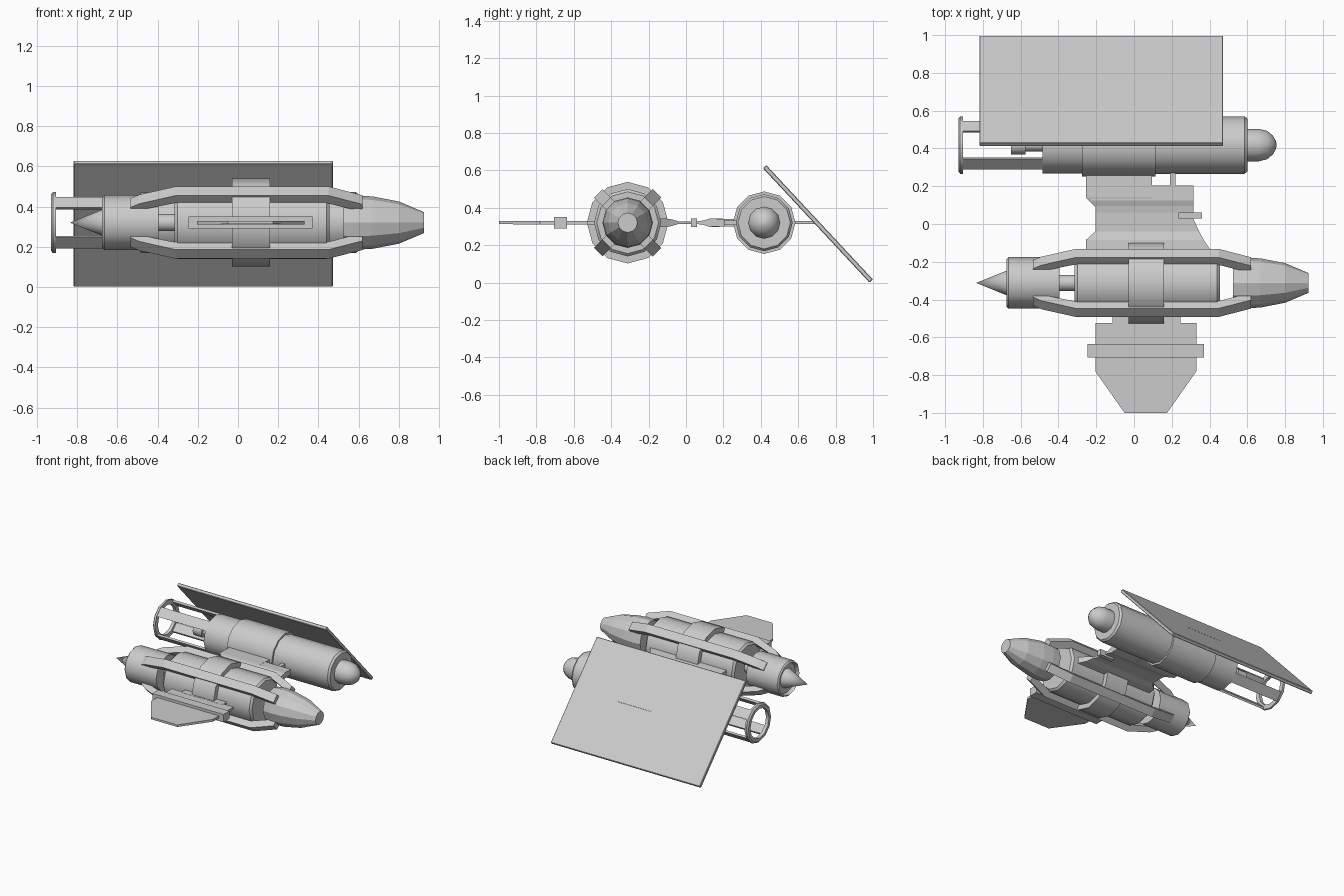
import bpy, bmesh, math
from mathutils import Matrix

if "Cube" in bpy.data.objects:
    bpy.data.objects.remove(bpy.data.objects["Cube"])

Z = 0.32          # height of both hull axes
YA, YB = -0.312, 0.418
SIDES = 12


def finish(name, bm, loc=(0, 0, 0), smooth=None):
    bmesh.ops.recalc_face_normals(bm, faces=bm.faces)
    me = bpy.data.meshes.new(name)
    bm.to_mesh(me)
    bm.free()
    ob = bpy.data.objects.new(name, me)
    bpy.context.collection.objects.link(ob)
    ob.location = loc
    if smooth:
        bpy.ops.object.select_all(action='DESELECT')
        bpy.context.view_layer.objects.active = ob
        ob.select_set(True)
        bpy.ops.object.shade_smooth_by_angle(angle=math.radians(smooth))
    return ob


def lathe(name, profile, y, smooth=35, n=SIDES, closed=False):
    """Spin (x, radius) points about a hull axis."""
    bm = bmesh.new()
    rings = []
    for x, r in profile:
        if r == 0:
            rings.append([bm.verts.new((x, 0, 0))] * n)
        else:
            rings.append([bm.verts.new((x, r * math.cos(2 * math.pi * k / n),
                                        r * math.sin(2 * math.pi * k / n))) for k in range(n)])
    pairs = list(zip(rings, rings[1:]))
    if closed:
        pairs.append((rings[-1], rings[0]))
    for a, b in pairs:
        for k in range(n):
            j = (k + 1) % n
            quad = list(dict.fromkeys([a[k], a[j], b[j], b[k]]))
            bm.faces.new(quad)
    if not closed:
        for ring in (rings[0], rings[-1]):
            if ring[0] is not ring[1]:
                bm.faces.new(ring)
    return finish(name, bm, (0, y, Z), smooth)


def prism(name, pts, depth, matrix=Matrix(), loc=(0, 0, 0)):
    """Extrude a 2D outline, centred on its own plane."""
    bm = bmesh.new()
    f = bm.faces.new([bm.verts.new((u, v, -depth / 2)) for u, v in pts])
    new = bmesh.ops.extrude_face_region(bm, geom=[f])['geom']
    vs = [g for g in new if isinstance(g, bmesh.types.BMVert)]
    bmesh.ops.translate(bm, verts=vs, vec=(0, 0, depth))
    bmesh.ops.transform(bm, matrix=matrix, verts=bm.verts)
    return finish(name, bm, loc)


def box(name, x0, x1, y0, y1, h):
    return prism(name, [(x0, y0), (x1, y0), (x1, y1), (x0, y1)], h, loc=(0, 0, Z))


def plate(name, rows):
    """Loft rows of (y, x_left, x_right, half_thickness)."""
    bm = bmesh.new()
    loops = [[bm.verts.new(p) for p in ((a, y, -t), (b, y, -t), (b, y, t), (a, y, t))]
             for y, a, b, t in rows]
    for p, q in zip(loops, loops[1:]):
        for k in range(4):
            bm.faces.new((p[k], p[(k + 1) % 4], q[(k + 1) % 4], q[k]))
    bm.faces.new(loops[0])
    bm.faces.new(loops[-1])
    return finish(name, bm, (0, 0, Z))


# Front hull
lathe("front_tail_module", [(-.835, 0), (-.675, .065), (-.65, .075), (-.65, .115), (-.675, .125),
                            (-.665, .136), (-.395, .136)], YA)
lathe("front_tail_neck", [(-.42, .043), (-.29, .043)], YA)
lathe("front_drum", [(-.315, .165), (-.3, .18), (.44, .18), (.455, .165)], YA)
lathe("front_drum_band", [(-.03, .17), (-.03, .218), (.158, .218), (.158, .17)], YA, closed=True)
lathe("front_nose", [(.525, .13), (.59, .135), (.67, .13), (.80, .105), (.925, .052)], YA, smooth=None)

# Four diagonal rails holding the front hull together
rail = [(-.535, .12), (-.535, .138), (-.49, .165), (-.31, .222), (.45, .222),
        (.62, .16), (.62, .12), (.58, .12), (.44, .17), (-.31, .17), (-.49, .12)]
for k in range(4):
    m = Matrix.Rotation(math.radians(45 + 90 * k), 4, 'X')
    prism(f"front_rail_{k + 1}", rail, .064, m, (0, YA, Z))

# Rear hull
lathe("rear_hull", [(-.485, .15), (-.275, .15), (-.275, .167), (.115, .167), (.115, .152),
                    (.585, .152), (.6, .14)], YB)
lathe("rear_nose_dome", [(.58, .086), (.66, .086), (.705, .075), (.735, .05), (.752, .02), (.755, 0)], YB, 50)
lathe("rear_engine_stub", [(-.65, .05), (-.575, .05), (-.575, .033), (-.47, .033)], YB)
lathe("rear_cage_ring", [(-.93, .115), (-.93, .14), (-.92, .152), (-.905, .152), (-.905, .115)],
      YB, closed=True)

# Four curved slats joining the cage ring to the rear hull
for k in range(4):
    c = 45 + 90 * k
    arc = [(r * math.cos(math.radians(c + d)), r * math.sin(math.radians(c + d)))
           for r, ds in ((.148, (-15, 15)), (.132, (15, -15))) for d in ds]
    m = Matrix(((0, 0, 1, 0), (1, 0, 0, 0), (0, 1, 0, 0), (0, 0, 0, 1)))
    prism(f"rear_cage_slat_{k + 1}", arc, .45, m, (-.695, YB, Z))

# Bridge between hulls
plate("bridge_plate", [(-.17, -.255, .42, .023), (-.13, -.255, .40, .023), (-.085, -.255, .37, .02),
                       (-.04, -.205, .345, .007), (.025, -.205, .315, .007),
                       (.06, -.205, .315, .007), (.095, -.205, .315, .012), (.125, -.23, .315, .022),
                       (.205, -.23, .315, .02)])
plate("bridge_root", [(.09, -.205, .095, .01), (.14, -.255, .095, .023), (.29, -.255, .095, .018)])
box("bridge_rod", .19, .22, .19, .29, .025)
box("bridge_sensor", .235, .36, .028, .06, .045)

# Front wing
box("wing_root", -.115, .245, -.54, -.47, .02)
plate("wing", [(-1.0, -.05, .175, .008), (-.78, -.205, .33, .009), (-.525, -.205, .33, .009)])
box("wing_crossbar", -.245, .37, -.707, -.635, .06)

# Tilted panel and its mount
box("panel_mount", -.2, .1, .56, .71, .016)
m = Matrix.Rotation(math.radians(-47), 4, 'X')
panel = prism("panel", [(-.818, -.418), (.472, -.418), (.472, .418), (-.818, .418)],
              .025, m, (0, .705, .314))
bev = panel.modifiers.new("edge_chamfer", 'BEVEL')
bev.width = .004
bev.segments = 1
